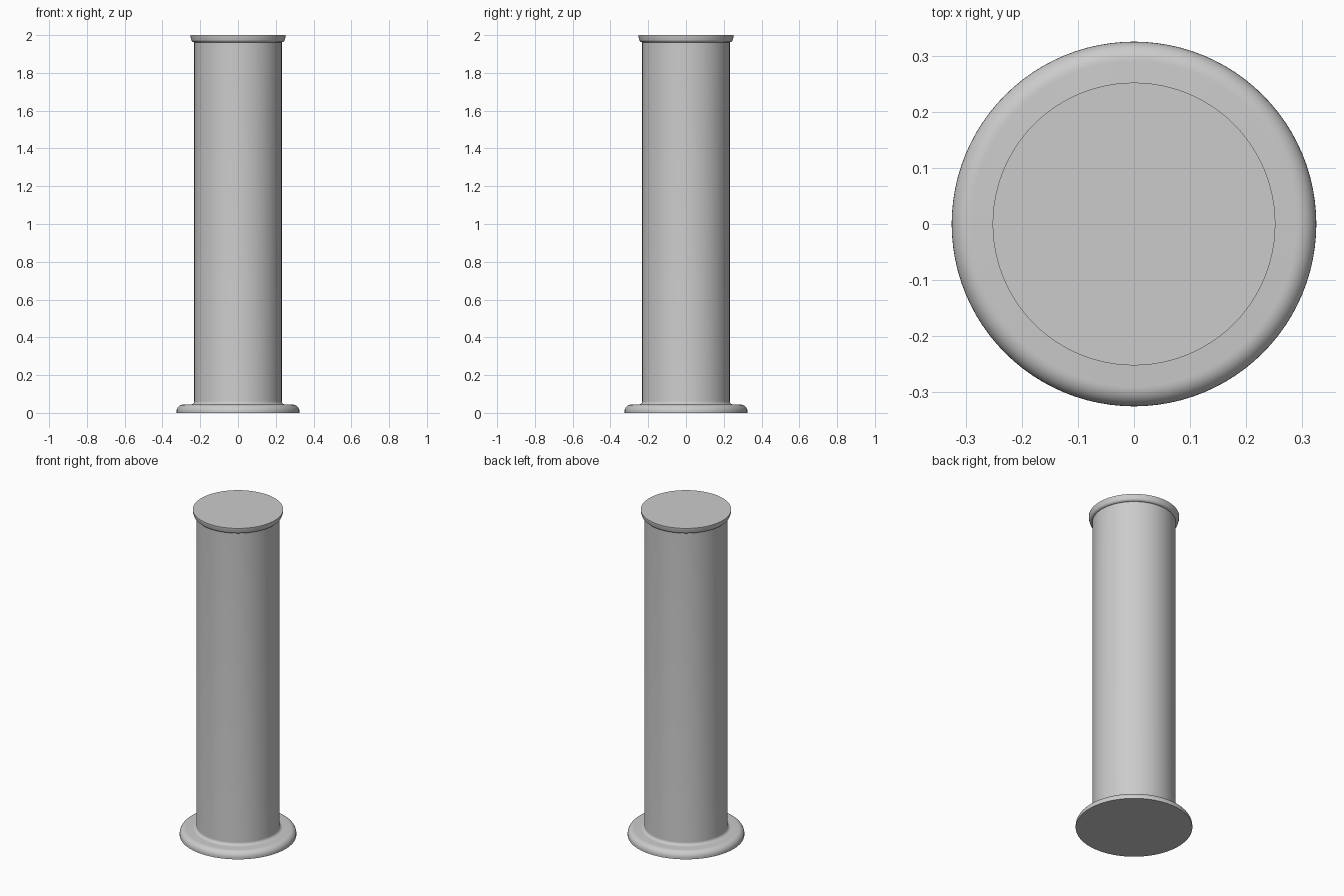
import bpy
import bmesh
import math

cube = bpy.data.objects.get("Cube")
if cube:
    bpy.data.objects.remove(cube, do_unlink=True)

SEGMENTS = 96

stone = bpy.data.materials.new("light_grey_stone")
stone.use_nodes = True
stone.diffuse_color = (0.6, 0.6, 0.6, 1)
stone.node_tree.nodes["Principled BSDF"].inputs["Base Color"].default_value = (0.6, 0.6, 0.6, 1)


def arc(cx, cz, rx, rz, start, end, steps=8):
    """Elliptical arc points (radius, height), angles in degrees."""
    points = []
    for i in range(steps + 1):
        a = math.radians(start + (end - start) * i / steps)
        points.append((cx + rx * math.cos(a), cz + rz * math.sin(a)))
    return points


# Column outline: rounded foot, fillet, straight shaft, flared lip
profile = [(0.325, 0)]
profile += arc(0.29, 0.01, 0.035, 0.034, 0, 90)
profile += arc(0.25, 0.062, 0.018, 0.018, 270, 180)
profile += [(0.232, 1.955)]
profile += arc(0.232, 1.98, 0.016, 0.018, -90, 0, 6)
profile += [(0.252, 1.991), (0.252, 2.0)]

# Revolve the outline and cap both ends
bm = bmesh.new()
rings = []
for r, z in profile:
    rings.append([bm.verts.new((r * math.cos(math.tau * i / SEGMENTS),
                                r * math.sin(math.tau * i / SEGMENTS), z))
                  for i in range(SEGMENTS)])
for low, high in zip(rings, rings[1:]):
    for i in range(SEGMENTS):
        j = (i + 1) % SEGMENTS
        bm.faces.new((low[i], low[j], high[j], high[i]))
bm.faces.new(rings[0][::-1])
bm.faces.new(rings[-1])

mesh = bpy.data.meshes.new("column")
bm.to_mesh(mesh)
bm.free()
mesh.materials.append(stone)
column = bpy.data.objects.new("column", mesh)
bpy.context.collection.objects.link(column)

# Smooth sides with crisp rims
bpy.ops.object.select_all(action="DESELECT")
column.select_set(True)
bpy.context.view_layer.objects.active = column
bpy.ops.object.shade_smooth_by_angle(angle=math.radians(40))
